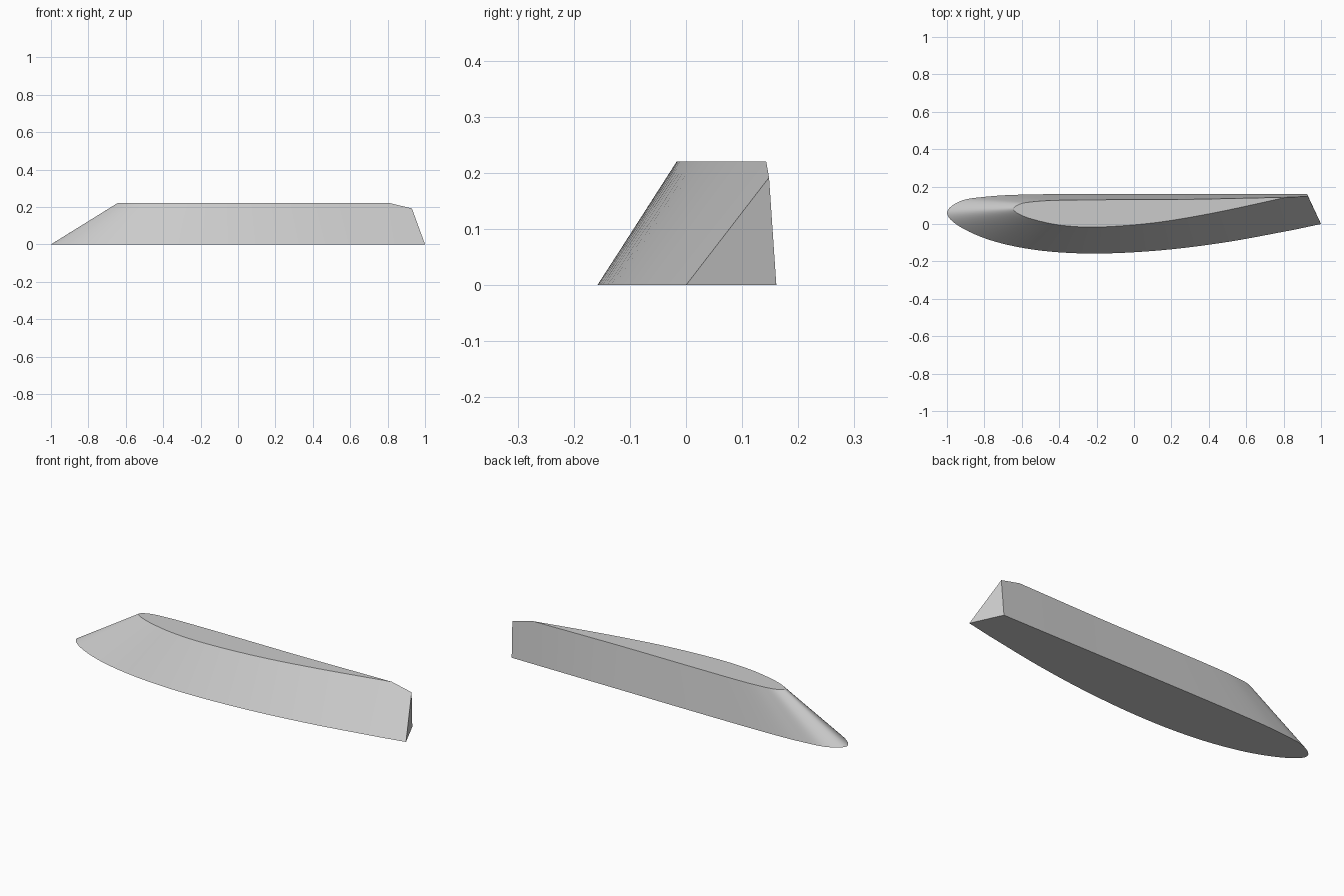
import bpy, bmesh, math
from mathutils import Vector

cube = bpy.data.objects.get("Cube")
if cube:
    bpy.data.objects.remove(cube, do_unlink=True)

HEIGHT = 0.22
STEPS = 6

# Matching stations on the base and top outlines: front side, round nose, back side
base = [(.86, -.03), (.5, -.096), (.15, -.14), (-.2, -.158), (-.5, -.142),
        (-.75, -.092), (-.93, -.015), (-1, .06), (-.93, .122), (-.8, .145),
        (-.6, .157), (-.2, .161), (.3, .161), (.8, .161)]
top = [(.815, .143), (.44, .062), (.12, .008), (-.18, -.016), (-.38, -.008),
       (-.53, .022), (-.615, .053), (-.645, .082), (-.605, .108), (-.53, .12),
       (-.4, .127), (-.1, .13), (.3, .132), (.815, .143)]


def smooth_path(points, z):
    """Smooth curve through all the points at height z."""
    p = [Vector((x, y, z)) for x, y in points]
    p = [2 * p[0] - p[1]] + p + [2 * p[-1] - p[-2]]
    path = []
    for a, b, c, d in zip(p, p[1:], p[2:], p[3:]):
        for i in range(STEPS):
            t = i / STEPS
            path.append(b + (c - a) * t / 2
                        + (2 * a - 5 * b + 4 * c - d) * t ** 2 / 2
                        + (3 * b - a - 3 * c + d) * t ** 3 / 2)
    return path + [p[-2]]


bm = bmesh.new()
lower = [bm.verts.new(v) for v in smooth_path(base, 0)]
upper = [bm.verts.new(v) for v in smooth_path(top, HEIGHT)[:-1]]
upper.append(upper[0])  # both sides meet at the rear of the top

# Sloping wall
for i in range(len(lower) - 1):
    bm.faces.new((lower[i + 1], lower[i], upper[i], upper[i + 1]))

# Tail with its slanted triangular end
front_corner = bm.verts.new((1, 0, 0))
back_corner = bm.verts.new((.925, .161, 0))
tip = bm.verts.new((.93, .148, .192))
bm.faces.new((lower[0], front_corner, tip, upper[0]))
bm.faces.new((back_corner, lower[-1], upper[0], tip))
bm.faces.new((front_corner, back_corner, tip))

# Flat top and underside
bm.faces.new(upper[:-1])
bm.faces.new([front_corner] + lower + [back_corner])
bmesh.ops.recalc_face_normals(bm, faces=bm.faces)

mesh = bpy.data.meshes.new("wing_body")
bm.to_mesh(mesh)
bm.free()
body = bpy.data.objects.new("wing_body", mesh)
bpy.context.collection.objects.link(body)

gray = bpy.data.materials.new("light_gray")
gray.use_nodes = True
gray.diffuse_color = (.6, .6, .6, 1)
gray.node_tree.nodes["Principled BSDF"].inputs["Base Color"].default_value = (.6, .6, .6, 1)
mesh.materials.append(gray)

bpy.ops.object.select_all(action='DESELECT')
body.select_set(True)
bpy.context.view_layer.objects.active = body
bpy.ops.object.shade_smooth_by_angle(angle=math.radians(30))
